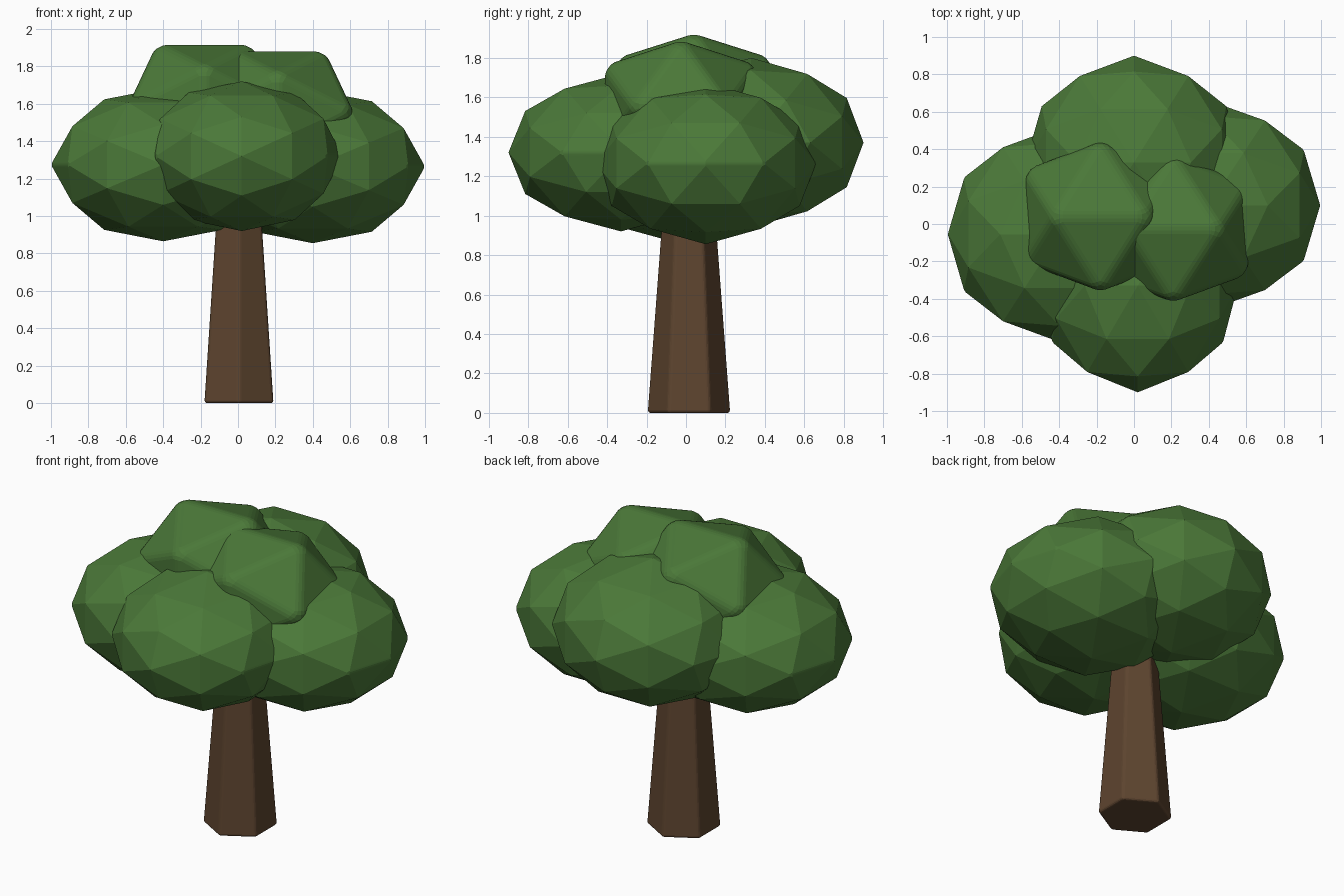
import bpy
import bmesh
from math import asin, radians, sqrt
from mathutils import Matrix, Vector

if "Cube" in bpy.data.objects:
    bpy.data.objects.remove(bpy.data.objects["Cube"], do_unlink=True)


def make_material(name, color):
    mat = bpy.data.materials.new(name)
    mat.use_nodes = True
    mat.diffuse_color = color
    mat.node_tree.nodes["Principled BSDF"].inputs["Base Color"].default_value = color
    return mat


def finish(name, bm, mat, bevel):
    mesh = bpy.data.meshes.new(name)
    bm.to_mesh(mesh)
    bm.free()
    mesh.materials.append(mat)
    obj = bpy.data.objects.new(name, mesh)
    bpy.context.collection.objects.link(obj)
    # Soften only the sharper edges
    mod = obj.modifiers.new("Soft edges", "BEVEL")
    mod.width = bevel
    mod.segments = 3
    mod.limit_method = "ANGLE"
    mod.angle_limit = radians(30)
    return obj


leaf_green = make_material("leaf green", (0.07, 0.19, 0.04, 1))
bark_brown = make_material("bark brown", (0.11, 0.058, 0.028, 1))

# Tapered six-sided trunk with a corner facing the front
bm = bmesh.new()
height = 1.3
bmesh.ops.create_cone(
    bm, cap_ends=True, segments=6, radius1=0.213, radius2=0.115, depth=height,
    matrix=Matrix.Translation((0.005, 0.015, height / 2)))
finish("trunk", bm, bark_brown, 0.015)

# Tilt that puts an edge of the icosahedron on top, running along x
golden = (1 + sqrt(5)) / 2
edge_up = Matrix.Rotation(-asin(1 / sqrt(1 + golden ** 2)), 4, "Y")


def leaf_clump(name, detail, center, radii, bevel):
    bm = bmesh.new()
    squash = Matrix.Diagonal((*radii, 1))
    bmesh.ops.create_icosphere(
        bm, subdivisions=detail, radius=1,
        matrix=Matrix.Translation(Vector(center)) @ squash @ edge_up)
    finish(name, bm, leaf_green, bevel)


# Four large clumps around the trunk
leaf_clump("left_foliage", 2, (0.40, 0.10, 1.265), (0.60, 0.56, 0.41), 0.015)
leaf_clump("right_foliage", 2, (-0.40, -0.055, 1.275), (0.60, 0.575, 0.41), 0.015)
leaf_clump("front_foliage", 2, (0.02, -0.33, 1.32), (0.54, 0.57, 0.40), 0.015)
leaf_clump("back_foliage", 2, (0, 0.33, 1.37), (0.58, 0.57, 0.43), 0.015)

# Two small, coarser clumps on top
leaf_clump("top_right_foliage", 1, (-0.18, 0.04, 1.59), (0.48, 0.47, 0.39), 0.03)
leaf_clump("top_left_foliage", 1, (0.21, -0.025, 1.555), (0.48, 0.46, 0.39), 0.03)
